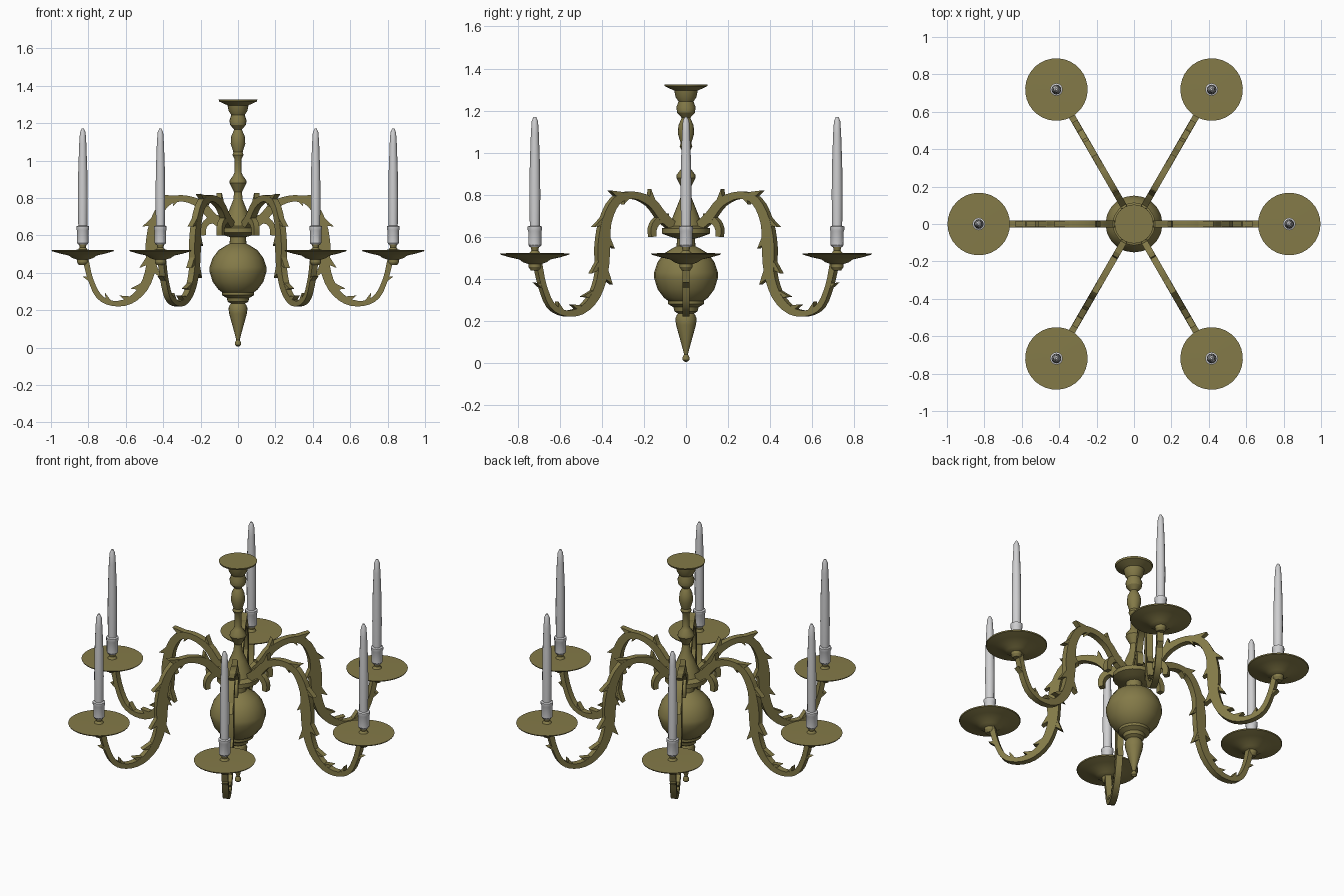
import bpy, bmesh, math
from mathutils import Vector, Matrix

cube = bpy.data.objects.get("Cube")
if cube:
    bpy.data.objects.remove(cube, do_unlink=True)


def material(name, rgb):
    m = bpy.data.materials.new(name)
    m.use_nodes = True
    m.diffuse_color = (*rgb, 1)
    m.node_tree.nodes["Principled BSDF"].inputs["Base Color"].default_value = (*rgb, 1)
    return m


BRASS = material("aged brass", (0.23, 0.195, 0.065))
WAX = material("candle wax", (0.62, 0.62, 0.63))
ARM_COUNT = 6
REACH = 0.83


def finish(bm, name, mat, angle=30):
    bmesh.ops.recalc_face_normals(bm, faces=bm.faces)
    mesh = bpy.data.meshes.new(name)
    bm.to_mesh(mesh)
    bm.free()
    mesh.materials.append(mat)
    ob = bpy.data.objects.new(name, mesh)
    bpy.context.collection.objects.link(ob)
    bpy.ops.object.select_all(action="DESELECT")
    ob.select_set(True)
    bpy.context.view_layer.objects.active = ob
    bpy.ops.object.shade_smooth_by_angle(angle=math.radians(angle))
    return ob


def lathe(name, profile, mat, sides=16):
    """Turned part from (radius, height) points, closed at both ends."""
    bm = bmesh.new()
    rings = []
    for r, z in profile:
        rings.append([bm.verts.new((r * math.cos(a), r * math.sin(a), z))
                      for a in (math.tau * i / sides for i in range(sides))])
    for low, high in zip(rings, rings[1:]):
        for i in range(sides):
            j = (i + 1) % sides
            bm.faces.new((low[i], low[j], high[j], high[i]))
    bm.faces.new(rings[0])
    bm.faces.new(rings[-1])
    return finish(bm, name, mat)


def smooth_path(points, steps):
    """Catmull-Rom curve through (radius, height, half thickness) points."""
    p = [Vector(q) for q in points]
    p = [2 * p[0] - p[1]] + p + [2 * p[-1] - p[-2]]
    out = []
    for a, b, c, d in zip(p, p[1:], p[2:], p[3:]):
        for s in range(steps):
            t = s / steps
            out.append(0.5 * (2 * b + (c - a) * t + (2 * a - 5 * b + 4 * c - d) * t * t
                              + (3 * b - a - 3 * c + d) * t ** 3))
    return out + [p[-2]]


def strip(bm, path, half_width):
    """Bar of rectangular section swept along a path in the xz plane."""
    previous = None
    for i, q in enumerate(path):
        t = path[min(i + 1, len(path) - 1)] - path[max(i - 1, 0)]
        n = Vector((-t.y, t.x)).normalized() * q.z
        ring = [bm.verts.new((q.x + s * n.x, w, q.y + s * n.y))
                for s, w in ((1, half_width), (1, -half_width), (-1, -half_width), (-1, half_width))]
        if previous:
            for k in range(4):
                m = (k + 1) % 4
                bm.faces.new((previous[k], previous[m], ring[m], ring[k]))
        else:
            bm.faces.new(ring)
        previous = ring
    bm.faces.new(previous)


def leaf(bm, path, index, side, size, half_width):
    """Pointed leaf growing off one edge of the arm."""
    q = path[index]
    t = (path[index + 1] - path[index - 1]).xy.normalized()
    n = Vector((-t.y, t.x)) * side
    root = q.xy + n * q.z * 0.5
    outline = [root - t * size, root + t * size * 0.6,
               root + n * (size + 0.01) + t * size * 1.2]
    caps = [[bm.verts.new((c.x, w, c.y)) for c in outline] for w in (-half_width, half_width)]
    for cap in caps:
        bm.faces.new(cap)
    for i in range(3):
        j = (i + 1) % 3
        bm.faces.new((caps[0][i], caps[0][j], caps[1][j], caps[1][i]))


# Central turned column, from the pendant upward
lathe("pendant", [(0.005, 0.005), (0.017, 0.014), (0.017, 0.026), (0.009, 0.04), (0.014, 0.06),
                  (0.047, 0.18), (0.051, 0.21), (0.043, 0.23), (0.03, 0.24)], BRASS)
lathe("body_globe", [(0.03, 0.23), (0.055, 0.245), (0.06, 0.265), (0.085, 0.28), (0.085, 0.295),
                     (0.105, 0.31), (0.135, 0.35), (0.152, 0.405), (0.152, 0.43), (0.135, 0.48),
                     (0.105, 0.52), (0.065, 0.545), (0.045, 0.555), (0.042, 0.6)], BRASS, 20)
lathe("arm_hub", [(0.04, 0.59), (0.075, 0.6), (0.115, 0.615), (0.115, 0.64), (0.08, 0.65),
                  (0.065, 0.69), (0.045, 0.74), (0.025, 0.79), (0.02, 0.84)], BRASS)
lathe("stem", [(0.02, 0.83), (0.028, 0.845), (0.046, 0.88), (0.044, 0.895), (0.025, 0.92),
               (0.018, 0.94), (0.02, 1.01), (0.03, 1.03), (0.025, 1.045), (0.039, 1.09),
               (0.036, 1.13), (0.025, 1.155), (0.02, 1.165), (0.042, 1.19), (0.046, 1.215),
               (0.037, 1.24), (0.036, 1.25)], BRASS)
lathe("ceiling_plate", [(0.034, 1.24), (0.05, 1.265), (0.056, 1.295), (0.1, 1.315),
                        (0.104, 1.325)], BRASS, 24)

# One scrolled arm with leaves
ARM = smooth_path([(0.06, 0.64, 0.022), (0.13, 0.69, 0.024), (0.2, 0.765, 0.022),
                   (0.3, 0.798, 0.017), (0.39, 0.77, 0.022), (0.445, 0.67, 0.026),
                   (0.46, 0.55, 0.034), (0.465, 0.43, 0.027), (0.505, 0.32, 0.024),
                   (0.58, 0.25, 0.019), (0.67, 0.236, 0.014), (0.745, 0.275, 0.015),
                   (0.79, 0.37, 0.014), (0.815, 0.47, 0.016)], 3)
TAIL = smooth_path([(0.1, 0.69, 0.02), (0.16, 0.675, 0.018), (0.185, 0.64, 0.016),
                    (0.185, 0.6, 0.014)], 3)
LEAVES = [(6, 1, 0.03), (11, 1, 0.035), (15, 1, 0.035), (17, -1, 0.035), (20, 1, 0.04),
          (21, -1, 0.04), (24, 1, 0.035), (27, 1, 0.03), (31, 1, 0.025), (36, -1, 0.02),
          (10, -1, 0.02)]


def build_arm():
    bm = bmesh.new()
    strip(bm, ARM, 0.0175)
    strip(bm, TAIL, 0.0165)
    for index, side, size in LEAVES:
        leaf(bm, ARM, index, side, size, 0.016)
    return finish(bm, "arm", BRASS, 20)


# Drip pan, socket and candle at the arm's end
PAN = [(0.02, 0.44), (0.03, 0.455), (0.03, 0.47), (0.055, 0.478), (0.075, 0.492),
       (0.12, 0.502), (0.164, 0.515), (0.167, 0.521), (0.02, 0.523)]
SOCKET = [(0.028, 0.52), (0.016, 0.535), (0.022, 0.56)]
CANDLE = [(0.024, 0.55), (0.031, 0.56), (0.031, 0.625), (0.034, 0.632), (0.034, 0.648),
          (0.024, 0.652), (0.026, 0.8), (0.024, 0.95), (0.019, 1.09), (0.015, 1.15),
          (0.006, 1.17)]
arm_parts = [build_arm()]
for name, profile, mat, sides in (("drip_pan", PAN, BRASS, 32), ("candle_socket", SOCKET, BRASS, 12),
                                  ("candle", CANDLE, WAX, 12)):
    part = lathe(name, profile, mat, sides)
    part.data.transform(Matrix.Translation((REACH, 0, 0)))
    arm_parts.append(part)

# Repeat the arm set around the column
for part in arm_parts:
    base = part.name
    for i in range(1, ARM_COUNT):
        copy = part.copy()
        copy.name = f"{base}_{i + 1}"
        copy.rotation_euler.z = math.tau * i / ARM_COUNT
        bpy.context.collection.objects.link(copy)
    part.name = f"{base}_1"
